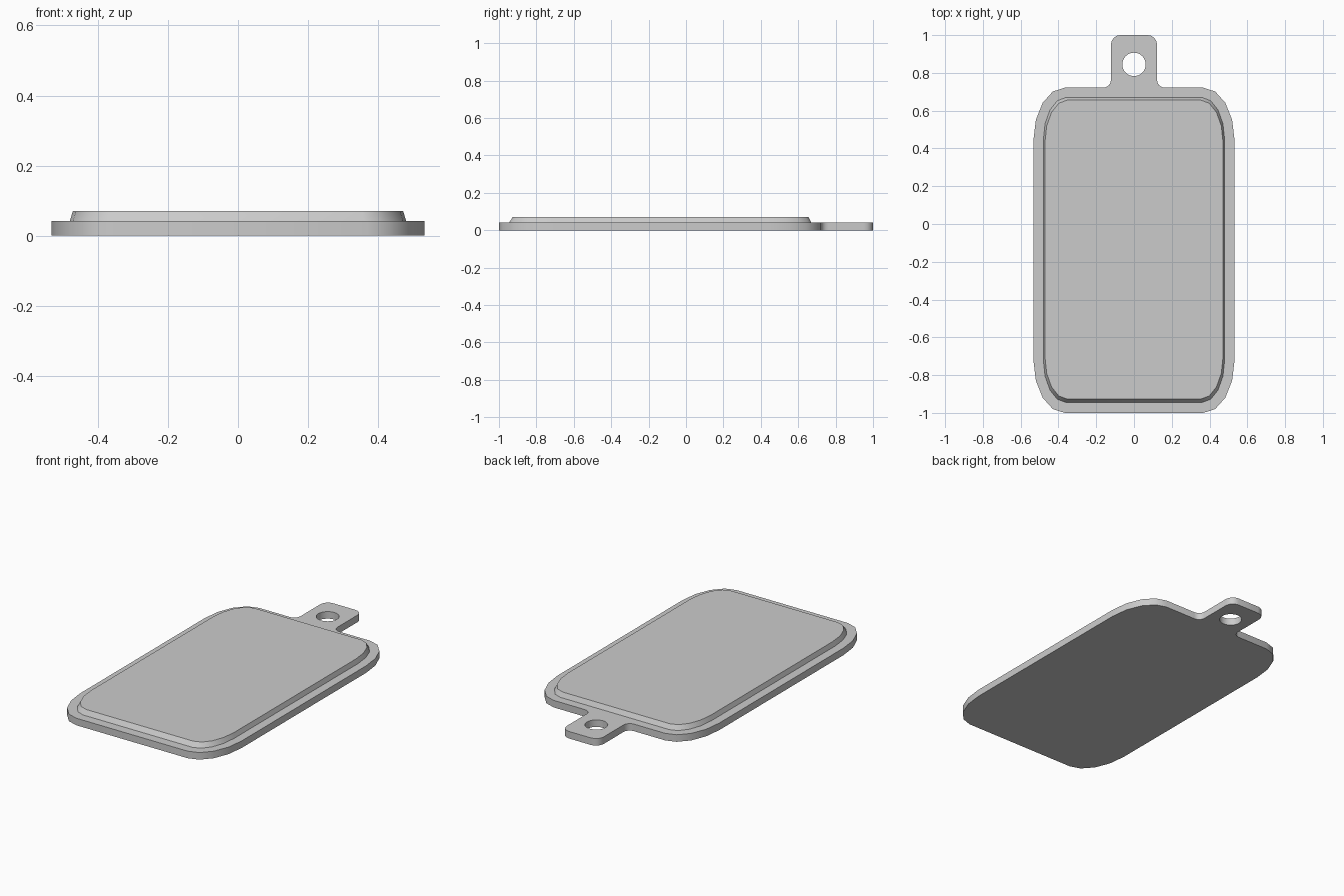
import bpy, bmesh
from math import cos, sin, pi, radians

if "Cube" in bpy.data.objects:
    bpy.data.objects.remove(bpy.data.objects["Cube"])

PLATE_H, PANEL_H = 0.042, 0.07


def arc(cx, cy, rx, ry, a0, a1, n):
    """Points on an elliptical arc, angles in degrees."""
    return [(cx + rx * cos(radians(a0 + (a1 - a0) * i / n)),
             cy + ry * sin(radians(a0 + (a1 - a0) * i / n))) for i in range(n + 1)]


def mirrored(half):
    """Close a right-hand half outline (bottom to top) across x = 0."""
    return half + [(-x, y) for x, y in reversed(half)]


def body_half(w, y0, y1, rx, ry):
    return (arc(w - rx, y0 + ry, rx, ry, -90, 0, 4)
            + arc(w - rx, y1 - ry, rx, ry, 0, 90, 4))


def finish(obj, angle):
    bpy.ops.object.select_all(action='DESELECT')
    obj.select_set(True)
    bpy.context.view_layer.objects.active = obj
    if obj.type == 'CURVE':
        bpy.ops.object.convert(target='MESH')
        obj = bpy.context.object
        bm = bmesh.new()
        bm.from_mesh(obj.data)
        bmesh.ops.remove_doubles(bm, verts=bm.verts, dist=0.0005)
        bmesh.ops.recalc_face_normals(bm, faces=bm.faces)
        bm.to_mesh(obj.data)
        bm.free()
    bpy.ops.object.shade_smooth_by_angle(angle=radians(angle))


# Base plate: rounded body, filleted hanging tab and a round hole
outline = mirrored(body_half(0.532, -1.0, 0.722, 0.165, 0.275)
                   + arc(0.162, 0.762, 0.04, 0.04, 270, 180, 4)
                   + arc(0.072, 0.95, 0.05, 0.05, 0, 90, 4))
hole = arc(0, 0.845, 0.062, 0.062, 0, 360, 32)[:-1]
curve = bpy.data.curves.new("base_plate", 'CURVE')
curve.dimensions = '2D'
curve.fill_mode = 'BOTH'
curve.extrude = PLATE_H / 2
for pts in (outline, hole):
    spline = curve.splines.new('POLY')
    spline.points.add(len(pts) - 1)
    for p, (x, y) in zip(spline.points, pts):
        p.co = (x, y, 0, 1)
    spline.use_cyclic_u = True
plate = bpy.data.objects.new("base_plate", curve)
plate.location.z = PLATE_H / 2
bpy.context.collection.objects.link(plate)
finish(plate, 30)

# Raised panel: bevelled slab resting on the plate
bm = bmesh.new()
rings = []
for z, half in ((PLATE_H, body_half(0.48, -0.945, 0.67, 0.12, 0.225)),
                (PANEL_H, body_half(0.471, -0.927, 0.656, 0.118, 0.22))):
    rings.append([bm.verts.new((x, y, z)) for x, y in mirrored(half)])
low, high = rings
for i in range(len(low)):
    j = (i + 1) % len(low)
    bm.faces.new((low[i], low[j], high[j], high[i]))
bm.faces.new(high)
mesh = bpy.data.meshes.new("raised_panel")
bm.to_mesh(mesh)
bm.free()
panel = bpy.data.objects.new("raised_panel", mesh)
bpy.context.collection.objects.link(panel)
finish(panel, 30)
